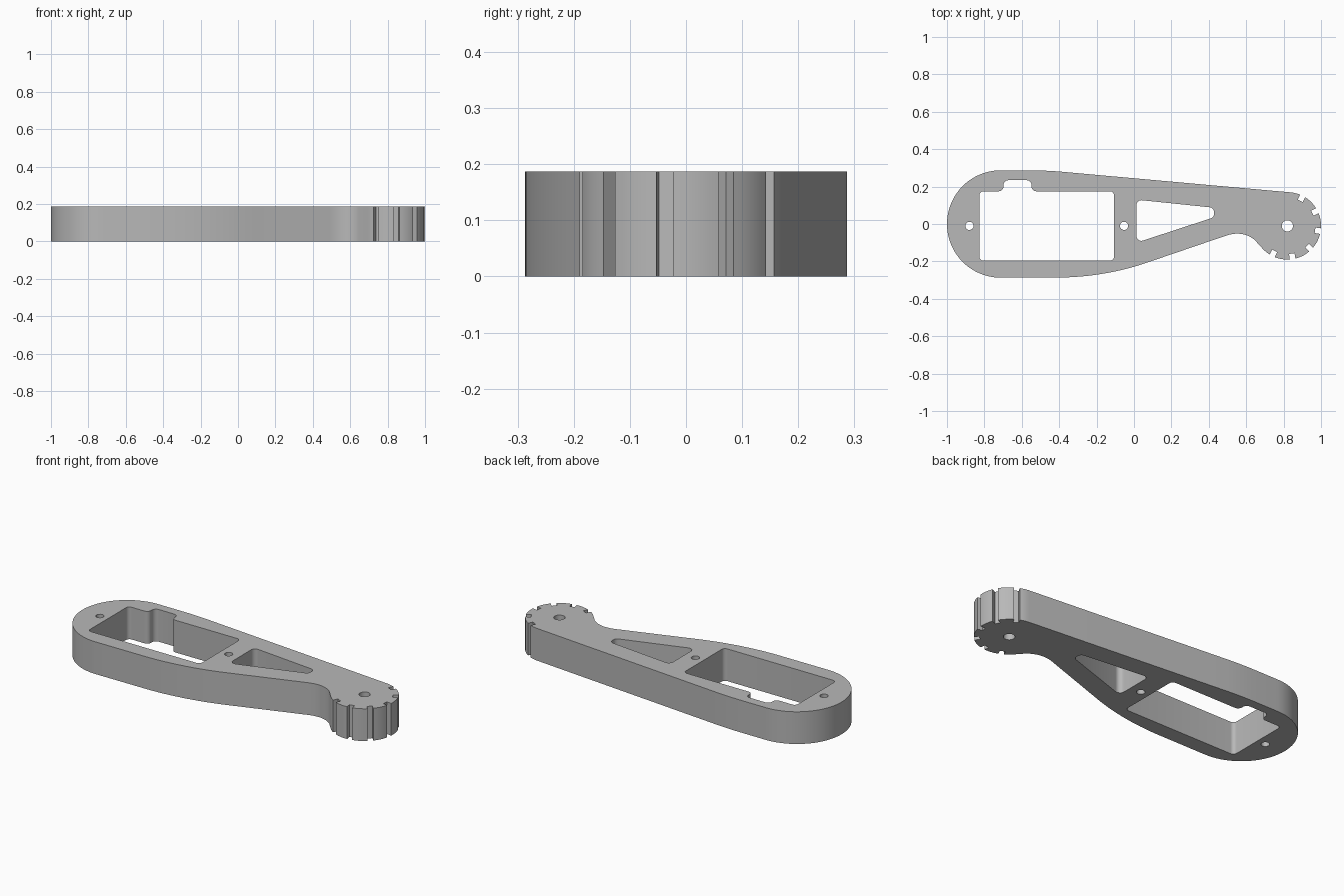
import bpy, bmesh, math
from mathutils import Vector

if "Cube" in bpy.data.objects:
    bpy.data.objects.remove(bpy.data.objects["Cube"])

HEIGHT = 0.187
HUB, HUB_R = Vector((0.82, -0.01)), 0.18


def arc(c, r, a0, a1, n):
    """Points along an arc, angles in degrees."""
    return [Vector((c[0] + r * math.cos(math.radians(a0 + (a1 - a0) * i / n)),
                    c[1] + r * math.sin(math.radians(a0 + (a1 - a0) * i / n))))
            for i in range(n + 1)]


def bend(a, b, c, n=10):
    """Quadratic bend from a to c, pulled towards b."""
    a, b, c = Vector(a), Vector(b), Vector(c)
    return [a * (1 - t) ** 2 + b * 2 * t * (1 - t) + c * t * t
            for t in (i / n for i in range(n + 1))]


def rounded(corners):
    """Closed polygon of (x, y, radius) with circular corner fillets."""
    pts = []
    for i, (x, y, r) in enumerate(corners):
        p = Vector((x, y))
        u = (Vector(corners[i - 1][:2]) - p).normalized()
        v = (Vector(corners[(i + 1) % len(corners)][:2]) - p).normalized()
        half = u.angle(v) / 2
        c = p + (u + v).normalized() * (r / math.sin(half))
        s = p + u * (r / math.tan(half)) - c
        e = p + v * (r / math.tan(half)) - c
        a0 = math.atan2(s.y, s.x)
        d = (math.atan2(e.y, e.x) - a0 + math.pi) % (2 * math.pi) - math.pi
        pts += arc(c, r, math.degrees(a0), math.degrees(a0 + d), 6)
    return pts


def notched_hub(start, end):
    """Hub rim, counter-clockwise, with square slots every 36 degrees."""
    pts, a = [], start
    half, depth = 0.015, 0.03
    da = math.degrees(math.asin(half / HUB_R))
    for k in range(6):
        mid = 243 + 36 * k
        pts += arc(HUB, HUB_R, a, mid - da, 5)
        out = Vector((math.cos(math.radians(mid)), math.sin(math.radians(mid))))
        side = Vector((-out.y, out.x))
        floor = HUB + out * (HUB_R - depth)
        pts += [floor - side * half, floor + side * half]
        a = mid + da
    return pts + arc(HUB, HUB_R, a, end, 4)


# Outer outline, counter-clockwise from the rounded left end
outline = arc((-0.713, 0), 0.287, 90, 270, 40)
outline += bend((-0.38, -0.286), (-0.14, -0.28), (0.08, -0.203), 14)
outline += bend((0.49, -0.063), (0.58, -0.032), (0.645, -0.085), 10)
outline += notched_hub(221, 360 + 84.8)
outline += bend((-0.36, 0.277), (-0.46, 0.287), (-0.57, 0.287), 8)

# Motor window with its cable bump
window = rounded([(-0.827, -0.196, 0.022), (-0.107, -0.196, 0.022),
                  (-0.107, 0.175, 0.022), (-0.548, 0.175, 0.025),
                  (-0.548, 0.234, 0.025), (-0.698, 0.234, 0.025),
                  (-0.698, 0.175, 0.025), (-0.827, 0.175, 0.022)])

# Weight-saving tapered opening
opening = rounded([(0.013, 0.13, 0.026), (0.428, 0.087, 0.026),
                   (0.428, 0.036, 0.026), (0.013, -0.1, 0.026)])

# Screw and pivot holes
holes = [arc((x, -0.01), r, 0, 345, 23)
         for x, r in ((-0.88, 0.022), (-0.053, 0.022), (0.82, 0.03))]

# Extruded plate
curve = bpy.data.curves.new("arm_profile", "CURVE")
curve.dimensions = "2D"
curve.fill_mode = "BOTH"
curve.extrude = HEIGHT / 2
for loop in [outline, window, opening] + holes:
    spline = curve.splines.new("POLY")
    spline.points.add(len(loop) - 1)
    for point, p in zip(spline.points, loop):
        point.co = (p.x, p.y, 0, 1)
    spline.use_cyclic_u = True
arm = bpy.data.objects.new("lever_arm", curve)
bpy.context.collection.objects.link(arm)
bpy.context.view_layer.objects.active = arm
arm.select_set(True)
bpy.ops.object.convert(target="MESH")
arm = bpy.context.object

# Weld caps to walls and stand the plate on the ground
bm = bmesh.new()
bm.from_mesh(arm.data)
bmesh.ops.remove_doubles(bm, verts=bm.verts, dist=0.0003)
bmesh.ops.translate(bm, verts=bm.verts, vec=(0, 0, HEIGHT / 2))
bmesh.ops.recalc_face_normals(bm, faces=bm.faces)
bm.to_mesh(arm.data)
bm.free()

grey = bpy.data.materials.new("plain grey")
grey.diffuse_color = (0.48, 0.48, 0.48, 1)
grey.use_nodes = True
grey.node_tree.nodes["Principled BSDF"].inputs["Base Color"].default_value = grey.diffuse_color
arm.data.materials.clear()
arm.data.materials.append(grey)
bpy.ops.object.shade_smooth_by_angle(angle=math.radians(30))
